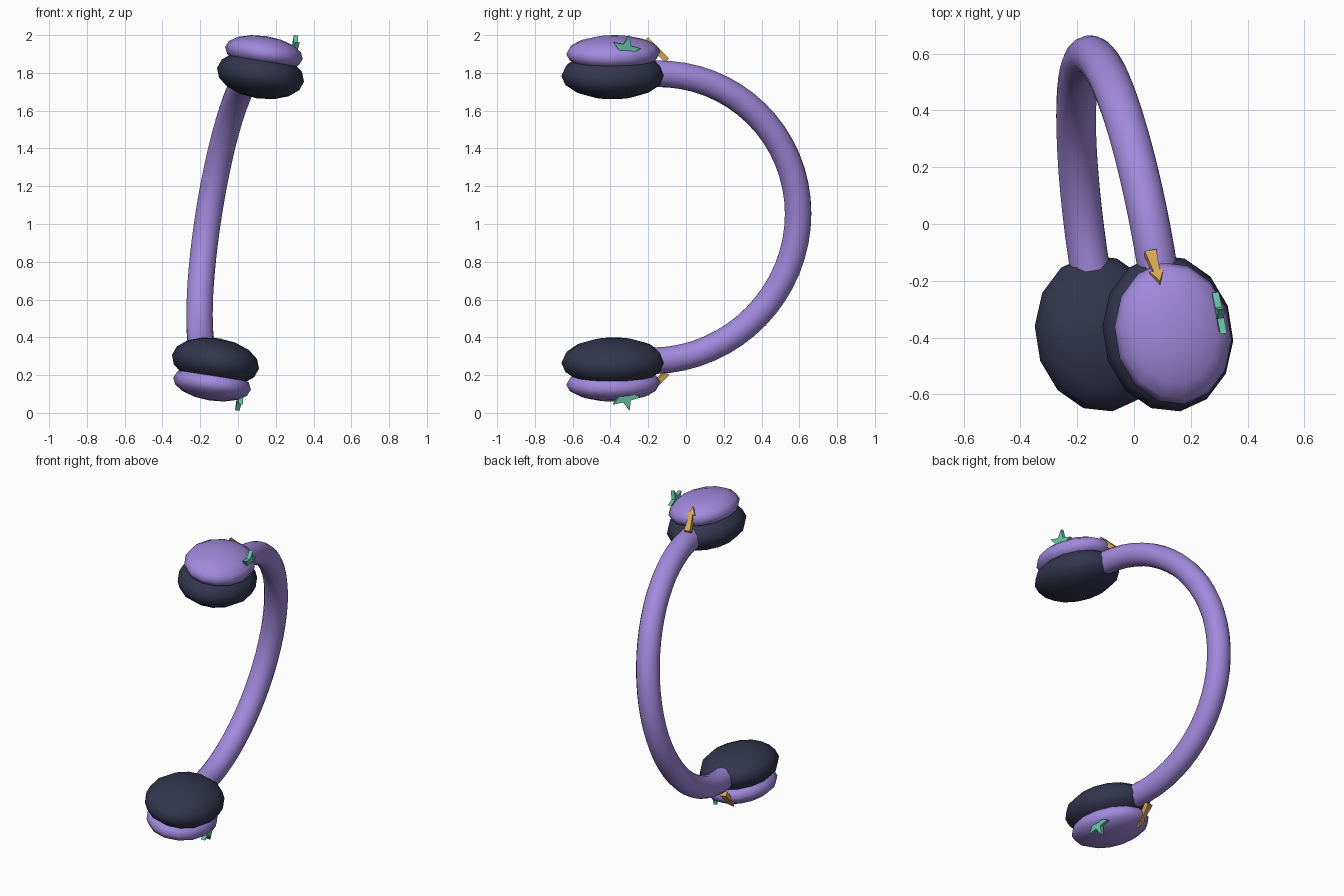
import bpy, bmesh, math
from mathutils import Matrix, Vector

if "Cube" in bpy.data.objects:
    bpy.data.objects.remove(bpy.data.objects["Cube"])

# Tilted headset frame: local X = across cup, Y = towards headband, Z = ear-to-ear
axis = Vector((0.155, 0, 0.988)).normalized()
up = Vector((-0.155, 0.98, 0.0243)).normalized()
side = up.cross(axis).normalized()
FRAME = Matrix((side, up, axis)).transposed().to_4x4()
FRAME.translation = (0, -0.385, 1.03)


def material(name, rgb):
    m = bpy.data.materials.new(name)
    m.diffuse_color = (*rgb, 1)
    m.use_nodes = True
    m.node_tree.nodes["Principled BSDF"].inputs["Base Color"].default_value = m.diffuse_color
    return m


PURPLE = material("purple", (0.36, 0.25, 0.72))
DARK = material("dark", (0.033, 0.036, 0.075))
GREEN = material("green", (0.14, 0.56, 0.40))
GOLD = material("gold", (0.70, 0.40, 0.10))


def finish(name, bm, matrix, mat, smooth, mirror):
    """Place in the headset frame; mirror = -1 makes the opposite side."""
    bm.transform(Matrix.Diagonal((1, 1, mirror, 1)) @ matrix)
    bmesh.ops.recalc_face_normals(bm, faces=bm.faces)
    for f in bm.faces:
        f.smooth = smooth
    me = bpy.data.meshes.new(name)
    bm.to_mesh(me)
    bm.free()
    me.materials.append(mat)
    ob = bpy.data.objects.new(name, me)
    ob.matrix_world = FRAME
    bpy.context.collection.objects.link(ob)


def ellipsoid(name, z, radii, mat, mirror):
    bm = bmesh.new()
    bmesh.ops.create_uvsphere(bm, u_segments=14, v_segments=8, radius=1)
    finish(name, bm, Matrix.Translation((0, 0, z)) @ Matrix.Diagonal((*radii, 1)), mat, True, mirror)


def plate(name, outline, depth, matrix, mat, mirror):
    bm = bmesh.new()
    face = bm.faces.new([bm.verts.new((x, y, -depth / 2)) for x, y in outline])
    ext = bmesh.ops.extrude_face_region(bm, geom=[face])
    bmesh.ops.translate(bm, vec=(0, 0, depth),
                        verts=[v for v in ext["geom"] if isinstance(v, bmesh.types.BMVert)])
    finish(name, bm, matrix, mat, False, mirror)


def axes(x, y, z, origin):
    m = Matrix((Vector(x).normalized(), Vector(y).normalized(), Vector(z).normalized())).transposed().to_4x4()
    m.translation = origin
    return m


star = []
for i in range(10):
    r = 0.08 if i % 2 == 0 else 0.034
    t = math.radians(76 + 36 * i)
    star.append((r * math.cos(t), r * math.sin(t)))
bolt = [(0.0, 0.082), (-0.026, 0.03), (-0.012, 0.03), (-0.02, -0.075),
        (0.022, -0.075), (0.012, 0.02), (0.026, 0.025)]

for label, s in (("upper", 1), ("lower", -1)):
    ellipsoid(label + "_ear_cushion", 0.769, (0.232, 0.278, 0.126), DARK, s)
    ellipsoid(label + "_ear_cup", 0.886, (0.207, 0.252, 0.09), PURPLE, s)
    # star standing on the cup rim
    plate(label + "_star", star, 0.024,
          axes((0, 1, 0), (0, 0, 1), (1, 0, 0), (0.165, 0.04, 0.928)), GREEN, s)
    # bolt draped over the headband end of the cup
    plate(label + "_bolt", bolt, 0.03,
          axes((1, 0, 0), (0, -0.7, 0.714), (0, -0.714, -0.7), (-0.028, 0.238, 0.892)), GOLD, s)

# headband: half circle with short straight ends buried in the cushions
R, CY, N = 0.769, 0.222, 32
path = [(0, 0.12, R)]
path += [(0, CY + R * math.sin(math.pi * i / N), R * math.cos(math.pi * i / N)) for i in range(N + 1)]
path += [(0, 0.12, -R)]
curve = bpy.data.curves.new("headband", "CURVE")
curve.dimensions = "3D"
curve.bevel_depth = 0.071
curve.bevel_resolution = 6
curve.use_fill_caps = True
spline = curve.splines.new("POLY")
spline.points.add(len(path) - 1)
for p, co in zip(spline.points, path):
    p.co = (*co, 1)
spline.use_smooth = True
curve.materials.append(PURPLE)
band = bpy.data.objects.new("headband", curve)
band.matrix_world = FRAME
bpy.context.collection.objects.link(band)
